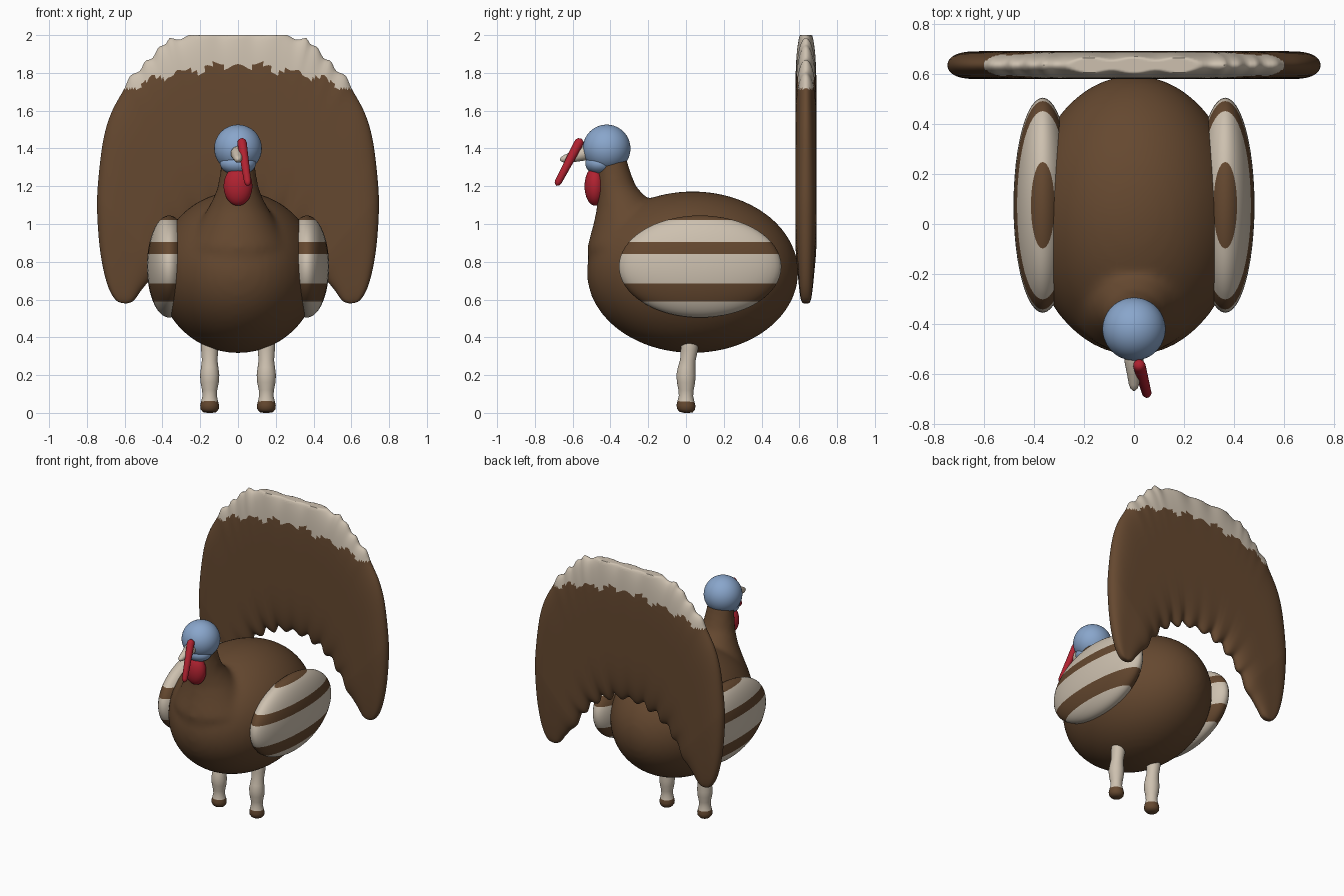
import bpy, bmesh, math
from mathutils import Vector, Matrix

if "Cube" in bpy.data.objects:
    bpy.data.objects.remove(bpy.data.objects["Cube"])


def material(name, rgb):
    m = bpy.data.materials.new(name)
    m.diffuse_color = (*rgb, 1)
    m.use_nodes = True
    m.node_tree.nodes["Principled BSDF"].inputs["Base Color"].default_value = m.diffuse_color
    return m


BROWN = material("brown feathers", (.13, .065, .029))
CREAM = material("cream", (.61, .53, .43))
BLUE = material("blue skin", (.25, .38, .60))
RED = material("red skin", (.44, .016, .03))


def finish(name, bm, mats, rule=None):
    """Turn a bmesh into a smooth object; rule(face centre) gives the material slot."""
    bmesh.ops.recalc_face_normals(bm, faces=bm.faces)
    for f in bm.faces:
        f.smooth = True
        if rule:
            f.material_index = rule(f.calc_center_median())
    me = bpy.data.meshes.new(name)
    bm.to_mesh(me)
    bm.free()
    for m in mats:
        me.materials.append(m)
    ob = bpy.data.objects.new(name, me)
    bpy.context.collection.objects.link(ob)
    return ob


def add_ball(bm, centre, radii, seg=48, rows=32):
    mat = Matrix.Translation(centre) @ Matrix.Diagonal((*radii, 1))
    bmesh.ops.create_uvsphere(bm, u_segments=seg, v_segments=rows, radius=1, matrix=mat)


def ball(name, centre, radii, mat):
    bm = bmesh.new()
    add_ball(bm, centre, radii)
    return finish(name, bm, [mat])


def loft(bm, rings):
    """Skin closed rings of points and cap both ends."""
    vs = [[bm.verts.new(p) for p in r] for r in rings]
    n = len(vs[0])
    for a, b in zip(vs, vs[1:]):
        for i in range(n):
            j = (i + 1) % n
            bm.faces.new((a[i], a[j], b[j], b[i]))
    bm.faces.new(vs[0])
    bm.faces.new(vs[-1])


def circle(n):
    return [(math.cos(2 * math.pi * i / n), math.sin(2 * math.pi * i / n)) for i in range(n)]


def tube(bm, stations, n=24):
    """Round tube through (x, y, z, radius) stations."""
    axis = Vector(stations[-1][:3]) - Vector(stations[0][:3])
    q = axis.to_track_quat('Z', 'Y')
    loft(bm, [[Vector(s[:3]) + q @ Vector((c * s[3], d * s[3], 0)) for c, d in circle(n)]
              for s in stations])


def spline(pts, count):
    """Smooth curve through points, resampled evenly by length."""
    p = [Vector(v) for v in pts]
    p = [2 * p[0] - p[1]] + p + [2 * p[-1] - p[-2]]
    fine = []
    for a, b, c, d in zip(p, p[1:], p[2:], p[3:]):
        for k in range(12):
            t = k / 12
            fine.append(.5 * (2 * b + (c - a) * t + (2 * a - 5 * b + 4 * c - d) * t * t
                              + (3 * b - a - 3 * c + d) * t ** 3))
    fine.append(p[-2])
    run = [0]
    for a, b in zip(fine, fine[1:]):
        run.append(run[-1] + (b - a).length)
    out, k = [], 0
    for i in range(count):
        s = run[-1] * i / (count - 1)
        while k < len(run) - 2 and run[k + 1] < s:
            k += 1
        out.append(fine[k].lerp(fine[k + 1], (s - run[k]) / (run[k + 1] - run[k])))
    return out


# Body and neck, fused into one smooth skin
bm = bmesh.new()
add_ball(bm, (0, .035, .745), (.425, .56, .428))
neck = [(.70, -.20, .24, .31), (.88, -.22, .29, .302), (1.0, -.28, .21, .21),
        (1.08, -.315, .16, .158), (1.15, -.345, .125, .127), (1.2, -.37, .107, .105),
        (1.28, -.385, .095, .09), (1.37, -.405, .085, .085)]
loft(bm, [[(c * rx, y + s * ry, z) for c, s in circle(40)] for z, y, rx, ry in neck])
body = finish("body", bm, [BROWN])
fuse = body.modifiers.new("fuse", 'REMESH')
fuse.mode, fuse.voxel_size, fuse.use_smooth_shade = 'VOXEL', .02, True
soft = body.modifiers.new("soften", 'SMOOTH')
soft.factor, soft.iterations = .5, 8

# Head, throat and wattle
ball("head", (0, -.42, 1.4), (.126, .126, .126), BLUE)
ball("throat", (0, -.455, 1.32), (.095, .078, .06), BLUE)
ball("wattle", (0, -.482, 1.2), (.076, .055, .103), RED)

# Beak
bm = bmesh.new()
tube(bm, [(0, -.46, 1.385, .04), (0, -.55, 1.372, .038), (0, -.60, 1.355, .028),
          (0, -.64, 1.345, .021), (0, -.658, 1.341, .014), (0, -.667, 1.34, .003)])
finish("beak", bm, [CREAM])

# Snood hanging over the beak
bm = bmesh.new()
a, b = Vector((.018, -.555, 1.452)), Vector((.054, -.687, 1.203))
tube(bm, [(*a.lerp(b, t), .025 * r) for t, r in
          ((0, .1), (.02, .6), (.05, .9), (.1, 1), (.6, .85), (.92, .75), (.97, .55), (1, .08))])
finish("snood", bm, [RED])

# Striped wings: bands are cut at fixed heights
BANDS = ((.50, .59), (.685, .84), (.905, 1.022))
for side, sx in (("right", 1), ("left", -1)):
    bm = bmesh.new()
    add_ball(bm, (sx * .365, .075, .775), (.117, .43, .27))
    for z in (z for band in BANDS for z in band):
        bmesh.ops.bisect_plane(bm, geom=bm.verts[:] + bm.edges[:] + bm.faces[:],
                               plane_co=(0, 0, z), plane_no=(0, 0, 1))
    finish(side + "_wing", bm, [BROWN, CREAM],
           lambda c: int(any(lo < c.z < hi for lo, hi in BANDS)))

# Legs with small dark feet
LEG = ((0, 0, .012), (.004, 0, .035), (.02, 0, .048), (.04, 0, .05), (.06, 0, .045),
       (.09, 0, .038), (.12, 0, .04), (.16, 0, .048), (.2, 0, .051), (.24, .003, .046),
       (.28, .01, .041), (.33, .017, .045), (.37, .02, .046), (.42, .02, .04))
for side, sx in (("right", 1), ("left", -1)):
    bm = bmesh.new()
    tube(bm, [(sx * .15, y, z, r) for z, y, r in LEG])
    finish(side + "_leg", bm, [CREAM, BROWN], lambda c: int(c.z < .06))

# Tail fan: lens-shaped section swept between scalloped inner and outer outlines
OUTER = [(.60, .577), (.65, .60), (.695, .69), (.73, .86), (.746, 1.08), (.738, 1.25),
         (.712, 1.45), (.67, 1.59), (.60, 1.72), (.57, 1.785), (.52, 1.81), (.49, 1.865),
         (.455, 1.875), (.42, 1.935), (.385, 1.95), (.36, 1.985), (.31, 1.975),
         (.25, 2.01), (.18, 2.05), (.09, 2.015), (0, 2.05)]
INNER = [(.60, .577), (.555, .592), (.515, .645), (.47, .70), (.42, .75), (.385, .84),
         (.34, .865), (.31, .945), (.25, .95), (.22, 1.02), (.155, 1.0), (.12, 1.06),
         (.06, 1.03), (0, 1.065)]


def mirrored(half):
    return [(-x, z) for x, z in half] + [p for p in half[-2::-1]]


def tip_line(x):
    x = abs(x)
    return 1.835 - .36 * x * x - .016 * math.sin(x * 38) * min(1, x * 8)


N, ROWS = 221, 40
rings = []
for o, i in list(zip(spline(mirrored(OUTER), N), spline(mirrored(INNER), N)))[1:-1]:
    half = .056 * min(1, ((o - i).length / .5) ** .5)
    ring = []
    for k in range(2 * ROWS):
        ang = math.pi * k / ROWS
        s = math.cos(ang)
        p = i.lerp(o, .5 + .5 * s)
        thick = half * math.copysign(math.sqrt(max(0, 1 - s ** 4)), math.sin(ang))
        ring.append((p.x, .635 + thick, min(p.y, 2.0)))
    rings.append(ring)
bm = bmesh.new()
loft(bm, rings)
tail = finish("tail_fan", bm, [BROWN, CREAM], lambda c: int(c.z > tip_line(c.x)))
bpy.context.view_layer.objects.active = tail
tail.select_set(True)
bpy.ops.object.shade_smooth_by_angle(angle=math.radians(50))
